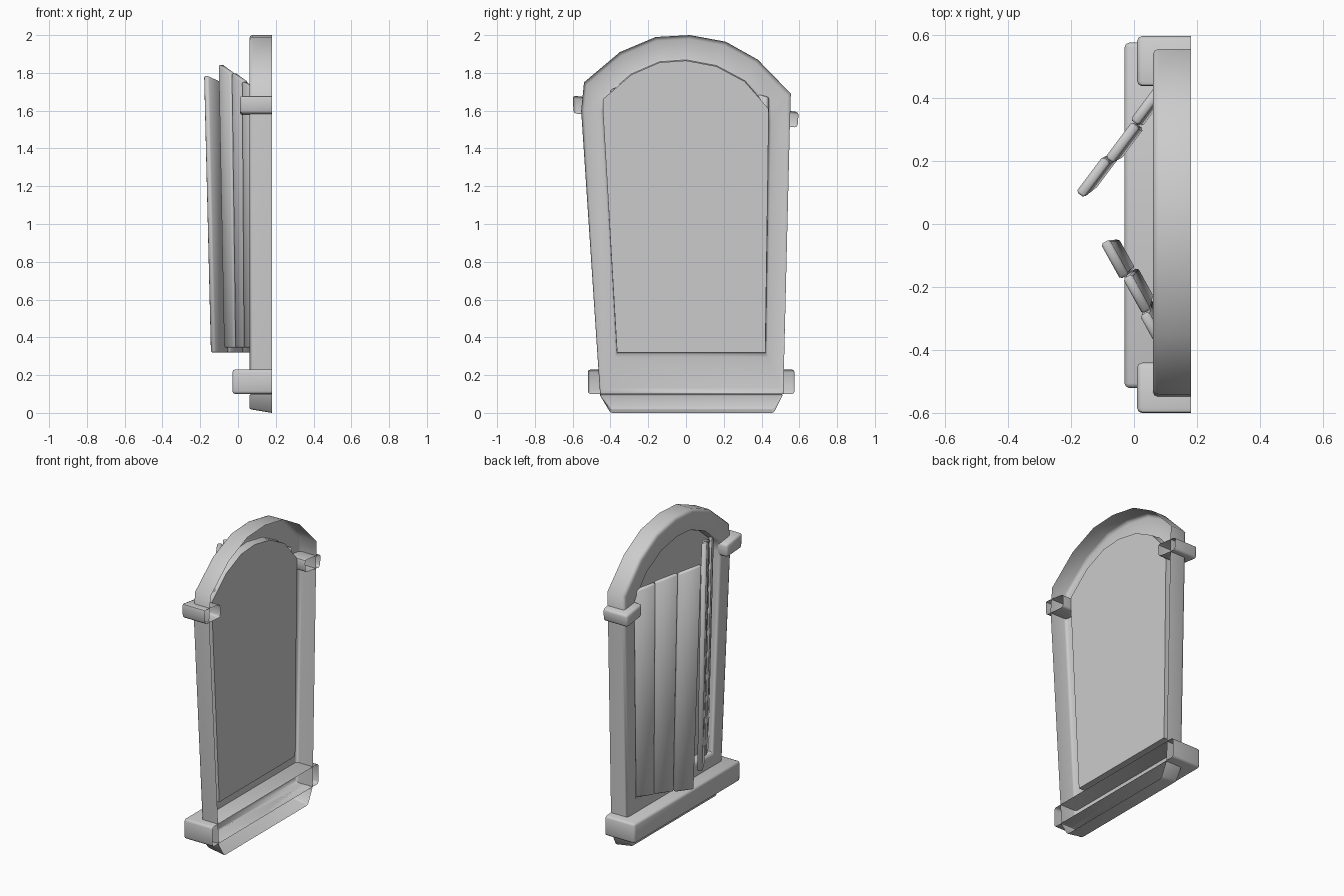
import bpy, bmesh
from mathutils import Vector
from math import radians

if "Cube" in bpy.data.objects:
    bpy.data.objects.remove(bpy.data.objects["Cube"], do_unlink=True)

GREY = (0.6, 0.6, 0.6, 1)
stone = bpy.data.materials.new("pale_grey")
stone.use_nodes = True
stone.diffuse_color = GREY
stone.node_tree.nodes["Principled BSDF"].inputs["Base Color"].default_value = GREY

WALL, FRONT, PANEL = 0.18, 0.06, 0.12   # depths along x


def finish(bm, name, angle=50):
    mesh = bpy.data.meshes.new(name)
    bm.to_mesh(mesh)
    bm.free()
    mesh.materials.append(stone)
    obj = bpy.data.objects.new(name, mesh)
    bpy.context.collection.objects.link(obj)
    bpy.ops.object.select_all(action="DESELECT")
    obj.select_set(True)
    bpy.context.view_layer.objects.active = obj
    bpy.ops.object.shade_smooth_by_angle(angle=radians(angle))
    return obj


def hexahedron(near, far):
    """Block between two four-cornered ends; returns bmesh and the far face."""
    bm = bmesh.new()
    a = [bm.verts.new(p) for p in near]
    b = [bm.verts.new(p) for p in far]
    bm.faces.new(a)
    back = bm.faces.new(b[::-1])
    for i in range(4):
        j = (i + 1) % 4
        bm.faces.new((a[j], a[i], b[i], b[j]))
    bmesh.ops.recalc_face_normals(bm, faces=bm.faces)
    return bm, back


def shell(name, quad, x0, bevel=0.015, drop=0.0):
    """Rounded block, open on the wall side; drop raises its front lower edge."""
    near = [(x0, y, z + (drop if i < 2 else 0)) for i, (y, z) in enumerate(quad)]
    far = [(WALL, y, z) for y, z in quad]
    bm, back = hexahedron(near, far)
    keep = set(back.edges)
    bmesh.ops.delete(bm, geom=[back], context="FACES_ONLY")
    edges = [e for e in bm.edges if e not in keep]
    bmesh.ops.bevel(bm, geom=edges, offset=bevel, segments=2, profile=0.5,
                    affect="EDGES")
    return finish(bm, name)


# Arched surround: outer and inner outlines as (y, z), matched point for point
outer = [(-0.455, 0.1), (-0.555, 1.6), (-0.54, 1.75), (-0.35, 1.91), (-0.16, 1.99),
         (0.02, 2.0), (0.21, 1.965), (0.38, 1.87), (0.555, 1.69), (0.55, 1.53), (0.515, 0.1)]
inner = [(-0.365, 0.32), (-0.44, 1.6), (-0.44, 1.66), (-0.29, 1.79), (-0.14, 1.855),
         (0.0, 1.865), (0.16, 1.835), (0.31, 1.755), (0.437, 1.61), (0.437, 1.53), (0.42, 0.32)]


def blend(t):
    return [Vector(a).lerp(Vector(b), t) for a, b in zip(outer, inner)]


bm = bmesh.new()
loops = []
for t, x in [(0, WALL), (0, FRONT + 0.018), (0.04, FRONT + 0.005), (0.15, FRONT),
             (0.88, FRONT), (0.97, FRONT + 0.005), (1, FRONT + 0.018), (1, PANEL)]:
    loops.append([bm.verts.new((x, p[0], p[1])) for p in blend(t)])
for a, b in zip(loops, loops[1:]):
    for i in range(len(a)):
        j = (i + 1) % len(a)
        bm.faces.new((a[i], a[j], b[j], b[i]))
panel = bm.faces.new(loops[-1])
bmesh.ops.recalc_face_normals(bm, faces=bm.faces)
panel.normal_update()
if panel.normal.x > 0:
    bmesh.ops.reverse_faces(bm, faces=bm.faces)
finish(bm, "arched_surround_and_panel")

# Sill, the tapered apron under it and the two arch blocks
shell("sill", [(-0.52, 0.1), (0.575, 0.1), (0.575, 0.23), (-0.52, 0.23)], -0.03)
shell("apron", [(-0.4, 0.0), (0.465, 0.0), (0.515, 0.1), (-0.46, 0.1)], FRONT, 0.01, 0.02)
shell("right_arch_block", [(-0.595, 1.585), (-0.44, 1.575), (-0.44, 1.66), (-0.6, 1.68)], 0.01)
shell("left_arch_block", [(0.44, 1.53), (0.59, 1.51), (0.597, 1.592), (0.437, 1.612)], 0.01)


# Plank shutters, each swung open about a hinge line
def shutter(name, hinge_low, hinge_top, swing, widths, z_low, tops, lifts):
    along = Vector((*swing, 0)).normalized()
    out = along.cross(Vector((0, 0, 1)))
    if out.x > 0:
        out = -out
    thick, count = 0.032, len(lifts)

    def spot(f, top, lift):
        hinge = hinge_top if top else hinge_low
        z = tops[0] + (tops[1] - tops[0]) * f if top else z_low
        return Vector((*hinge, z)) + along * widths[top] * f + out * lift

    for k, lift in enumerate(lifts):
        f, g = k / count + 0.004, (k + 1) / count - 0.004
        ends = [[spot(f, top, lift), spot(g, top, lift),
                 spot(g, top, lift - thick), spot(f, top, lift - thick)]
                for top in (0, 1)]
        bm, _ = hexahedron(*ends)
        bmesh.ops.bevel(bm, geom=bm.edges[:], offset=0.007, segments=1,
                        affect="EDGES")
        finish(bm, f"{name}_plank_{k + 1}")


shutter("left_shutter", (0.08, 0.42), (0.08, 0.44), (-0.6, -0.8), (0.37, 0.43),
        0.32, (1.67, 1.785), (0.008, 0.0, 0.008))
shutter("right_shutter", (0.09, -0.345), (0.09, -0.40), (-0.485, 0.875), (0.33, 0.39),
        0.345, (1.71, 1.845), (0.01, 0.0, 0.008))
